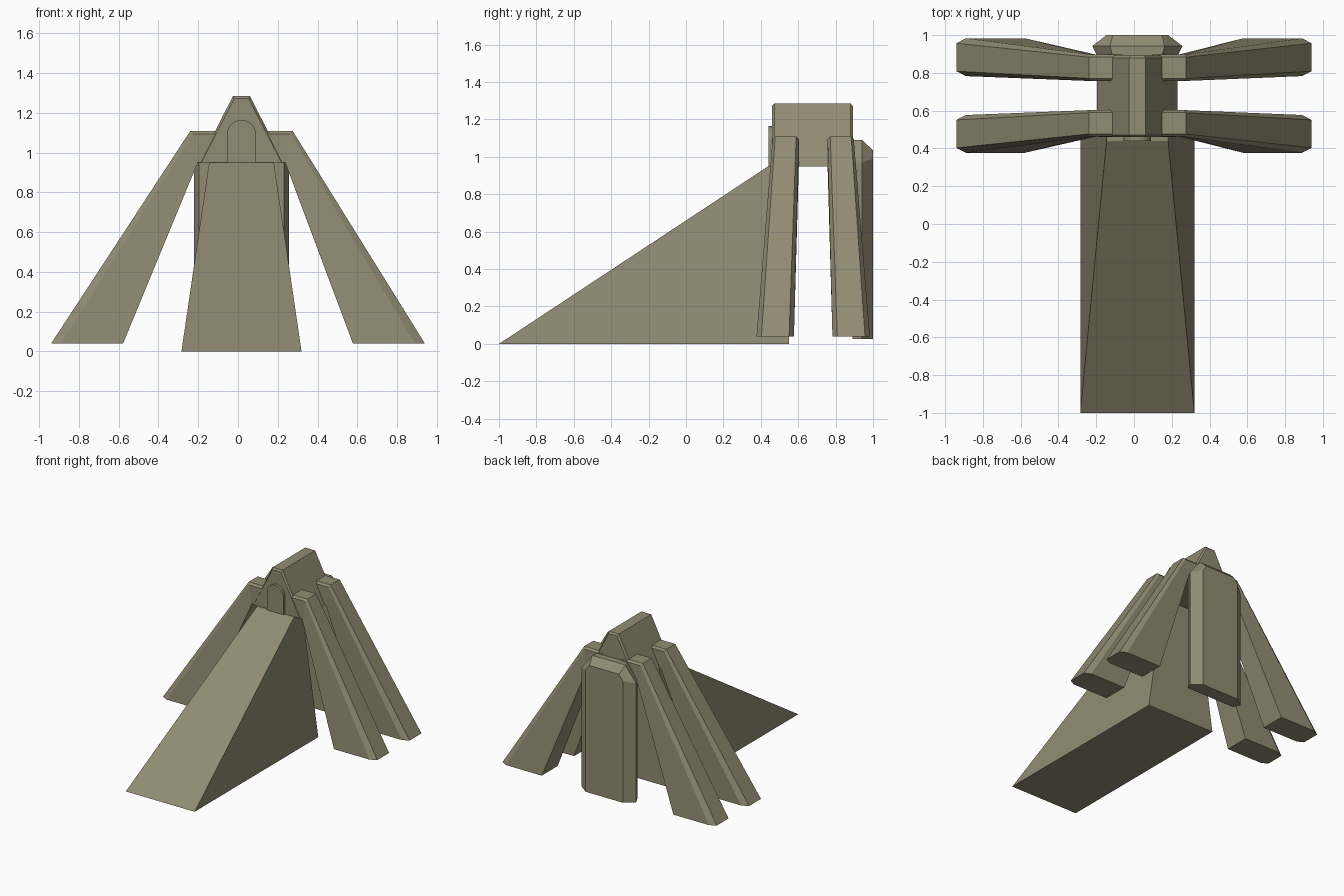
import bpy, bmesh
from math import sin, cos, pi

if "Cube" in bpy.data.objects:
    bpy.data.objects.remove(bpy.data.objects["Cube"])

CX = 0.0175      # axis of the upper body
MID_Y = 0.68     # mirror plane between front and back legs

stone = bpy.data.materials.new("olive_stone")
stone.diffuse_color = (0.286, 0.261, 0.171, 1)
stone.use_nodes = True
stone.node_tree.nodes["Principled BSDF"].inputs["Base Color"].default_value = stone.diffuse_color


def loft(name, rings):
    """Skin a list of equal-length point rings and cap both ends."""
    bm = bmesh.new()
    loops = [[bm.verts.new(p) for p in r] for r in rings]
    n = len(loops[0])
    for a, b in zip(loops, loops[1:]):
        for i in range(n):
            j = (i + 1) % n
            bm.faces.new((a[i], a[j], b[j], b[i]))
    bm.faces.new(loops[0])
    bm.faces.new(loops[-1])
    bmesh.ops.recalc_face_normals(bm, faces=bm.faces)
    me = bpy.data.meshes.new(name)
    bm.to_mesh(me)
    bm.free()
    me.materials.append(stone)
    ob = bpy.data.objects.new(name, me)
    bpy.context.collection.objects.link(ob)
    return ob


def outline(half, y):
    """Mirror right-hand (x, z) points about the body axis at depth y."""
    return ([(CX + x, y, z) for x, z in half] +
            [(CX - x, y, z) for x, z in reversed(half)])


# entrance ramp: wedge with sides leaning inwards
side = [(-1.0, 0.0), (0.55, 0.0), (0.55, 0.95), (0.44, 0.95)]
loft("ramp", [[(CX + s * (0.302 if z == 0 else 0.163), y, z) for y, z in side]
              for s in (-1, 1)])

# gabled upper body with small bevels at both ends
full = [(0.213, 0.948), (0.043, 1.285)]
inset = [(0.203, 0.948), (0.036, 1.272)]
loft("gabled_body", [outline(inset, 0.46), outline(full, 0.472),
                     outline(full, 0.88), outline(inset, 0.892)])

# arched doorway
r, spring = 0.073, 1.092
arch = [(r, 0.95)] + [(r * cos(a), spring + r * sin(a))
                      for a in [i * pi / 12 for i in range(6)]] + [(0.004, 1.165)]
loft("arched_door", [outline(arch, 0.44), outline(arch, 0.50)])


def leg_ring(inner, outer, y0, y1, shoulder, cy):
    """Six-sided leg section whose two outer corners are chamfered."""
    (xi, zi), (xo, zo), (xs, zs) = inner, outer, shoulder
    return [(xi, y0, zi), (xs, y0, zs), (xo, y0 + cy, zo),
            (xo, y1 - cy, zo), (xs, y1, zs), (xi, y1, zi)]


# four splayed legs, each bending at the shoulder into the body
leg = [leg_ring((0.578, 0.04), (0.94, 0.04), 0.377, 0.577, (0.89, 0.04), 0.026),
       leg_ring((0.22, 0.95), (0.257, 1.11), 0.463, 0.603, (0.247, 1.094), 0.014),
       leg_ring((0.08, 0.95), (0.08, 1.11), 0.463, 0.603, (0.08, 1.094), 0.014)]
for sx, xname in ((-1, "left"), (1, "right")):
    for sy, yname in ((1, "front"), (-1, "back")):
        rings = [[(sx * x + (CX if k else 0), MID_Y + sy * (y - MID_Y), z)
                  for x, y, z in ring] for k, ring in enumerate(leg)]
        loft(f"{yname}_{xname}_leg", rings)

# chamfered slab standing behind the body
rear_in = [(0.213, 0.025), (0.213, 0.97), (0.13, 1.09)]
rear_mid = [(0.239, 0.025), (0.239, 0.97), (0.145, 1.09)]
rear_out = [(0.163, 0.025), (0.163, 0.99), (0.13, 1.035)]
loft("rear_buttress", [outline(rear_in, 0.89), outline(rear_mid, 0.942),
                       outline(rear_out, 1.0)])
